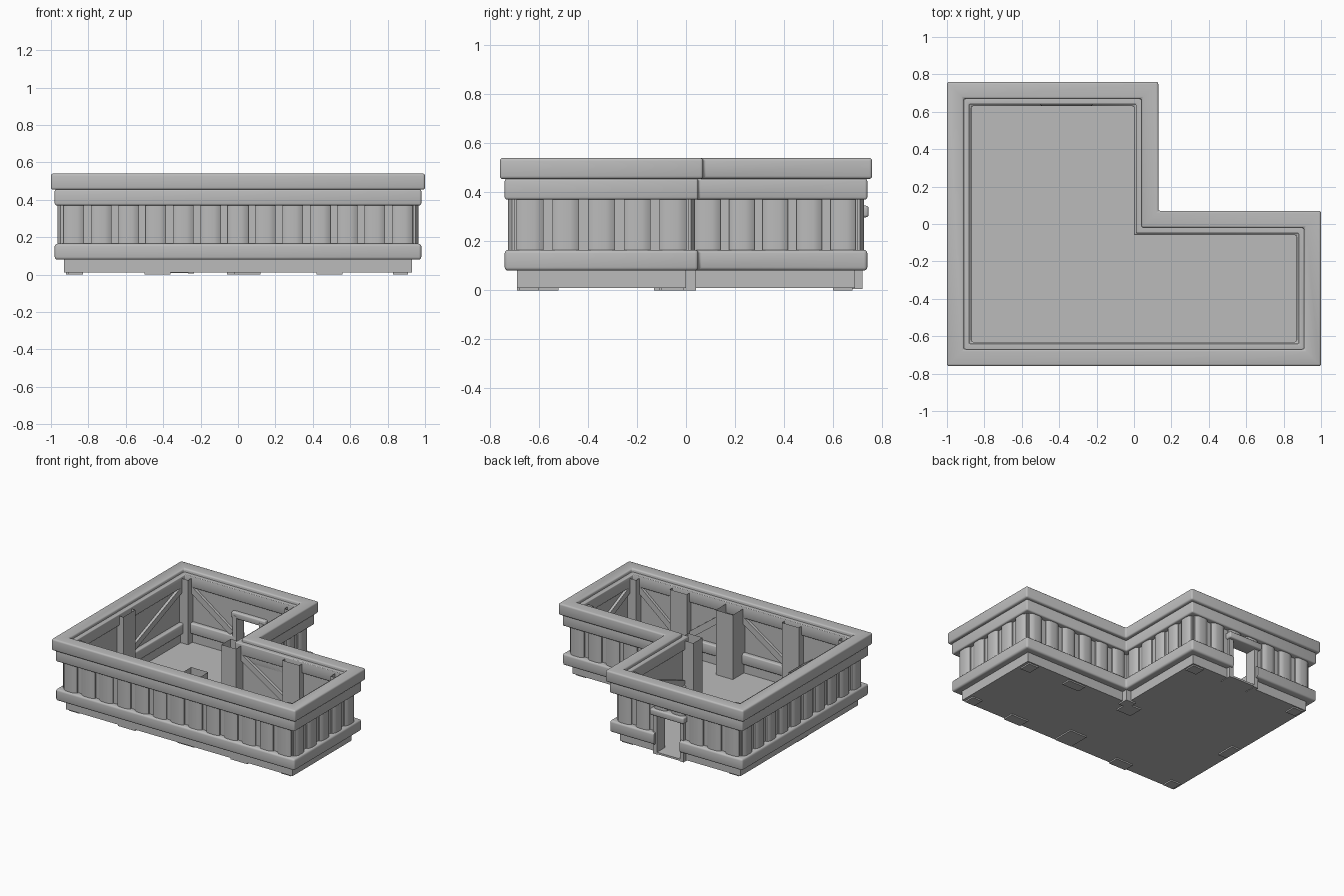
import bpy, bmesh, math
from mathutils import Vector, Matrix

if "Cube" in bpy.data.objects:
    bpy.data.objects.remove(bpy.data.objects["Cube"])

stone = bpy.data.materials.new("grey stone")
stone.use_nodes = True
stone.diffuse_color = (0.5, 0.5, 0.5, 1)
stone.node_tree.nodes["Principled BSDF"].inputs["Base Color"].default_value = (0.5, 0.5, 0.5, 1)

# L-shaped plan: corner x, corner y, inward direction x, inward direction y
PLAN = [(-1, -.76, 1, 1), (1, -.76, -1, 1), (1, .07, -1, -1),
        (.13, .07, -1, -1), (.13, .76, -1, -1), (-1, .76, 1, -1)]
DOOR_X, DOOR_HALF = -.36, .105
DOOR_TOP = .32


def outline(d):
    return [Vector((x + sx * d, y + sy * d, 0)) for x, y, sx, sy in PLAN]


def finish(name, bm, bevel=0, segments=3, door=False):
    bmesh.ops.recalc_face_normals(bm, faces=bm.faces)
    me = bpy.data.meshes.new(name)
    bm.to_mesh(me)
    bm.free()
    me.materials.append(stone)
    ob = bpy.data.objects.new(name, me)
    bpy.context.collection.objects.link(ob)
    bpy.ops.object.select_all(action='DESELECT')
    bpy.context.view_layer.objects.active = ob
    ob.select_set(True)
    if bevel:
        mod = ob.modifiers.new("rounding", 'BEVEL')
        mod.width, mod.segments = bevel, segments
        bpy.ops.object.modifier_apply(modifier=mod.name)
    if door:
        mod = ob.modifiers.new("doorway", 'BOOLEAN')
        mod.operation, mod.solver, mod.object = 'DIFFERENCE', 'EXACT', cutter
        bpy.ops.object.modifier_apply(modifier=mod.name)
    bpy.ops.object.shade_smooth_by_angle(angle=math.radians(35))
    return ob


def add_box(bm, lo, hi, open_top=False):
    lo, hi = Vector(lo), Vector(hi)
    m = Matrix.Translation((lo + hi) / 2) @ Matrix.Diagonal((*(hi - lo), 1))
    verts = bmesh.ops.create_cube(bm, size=1, matrix=m)["verts"]
    if open_top:
        faces = {f for v in verts for f in v.link_faces}
        top = max(faces, key=lambda f: f.calc_center_median().z)
        bmesh.ops.delete(bm, geom=[top], context='FACES_ONLY')


def box(name, lo, hi, bevel=0, open_top=False):
    bm = bmesh.new()
    add_box(bm, lo, hi, open_top)
    return finish(name, bm, bevel)


def ring(name, d_out, d_in, z0, z1, bevel=0, door=True):
    # closed band following the plan
    bm = bmesh.new()
    section = [(d_out, z0), (d_out, z1), (d_in, z1), (d_in, z0)]
    loops = [[bm.verts.new((p.x, p.y, z)) for p in outline(d)] for d, z in section]
    n = len(PLAN)
    for a, b in zip(loops, loops[1:] + loops[:1]):
        for i in range(n):
            j = (i + 1) % n
            bm.faces.new((a[i], a[j], b[j], b[i]))
    return finish(name, bm, bevel, door=door)


# Doorway cutter
cutter = box("doorway_cutter", (DOOR_X - DOOR_HALF, .55, .021),
             (DOOR_X + DOOR_HALF, .9, DOOR_TOP))
cutter.hide_render = True

# Horizontal courses of the walls
ring("base_course", .07, .11, .01, .09)
ring("lower_band", .02, .10, .08, .165, .014)
ring("wall_panel", .06, .10, .15, .46)
ring("upper_band", .02, .10, .37, .456, .01)
ring("cornice", 0, .09, .454, .54, .012)
ring("inner_top_ledge", .08, .12, .43, .515, .006)
ring("inner_lower_rail", .09, .13, .09, .17, .01)

# Floor slab
bm = bmesh.new()
face = bm.faces.new([bm.verts.new((p.x, p.y, .01)) for p in outline(.071)])
up = bmesh.ops.extrude_face_region(bm, geom=[face])["geom"]
bmesh.ops.translate(bm, vec=(0, 0, .011), verts=[v for v in up if isinstance(v, bmesh.types.BMVert)])
finish("floor", bm)

# Rounded vertical planks around the outside
bm = bmesh.new()
corners = outline(.05)
STEPS = 6
for i, a in enumerate(corners):
    b = corners[(i + 1) % len(corners)]
    along = (b - a).normalized()
    out = Vector((along.y, -along.x, 0))
    length = (b - a).length
    count = round(length / .143)
    pitch = length / count
    for k in range(count):
        mid = a + along * pitch * (k + .5)
        in_door = out.y > .5 and mid.y > .5 and abs(mid.x - DOOR_X) < DOOR_HALF + .02
        z0 = DOOR_TOP if in_door else .15
        lower, upper = [], []
        for s in range(STEPS + 1):
            t = 2 * s / STEPS - 1
            p = mid + along * t * pitch * .375 + out * .016 * (1 - t ** 4)
            lower.append(p)
        lower = [mid - along * pitch * .375 - out * .015] + lower + [mid + along * pitch * .375 - out * .015]
        bottom = [bm.verts.new((p.x, p.y, z0)) for p in lower]
        upper = [bm.verts.new((p.x, p.y, .38)) for p in lower]
        for s in range(len(lower)):
            t = (s + 1) % len(lower)
            bm.faces.new((bottom[s], bottom[t], upper[t], upper[s]))
        bm.faces.new(bottom)
        bm.faces.new(upper)
finish("wall_planks", bm)

# Hollow inside pillars with feet just below the floor: x0, x1, y0, y1
PILLARS = {
    "front_pillar_right": (-.50, -.36, -.69, -.61),
    "front_pillar_middle": (-.02, .12, -.68, -.52),
    "front_pillar_left": (.42, .56, -.69, -.61),
    "side_pillar": (-.92, -.85, -.13, .01),
    "inner_wall_pillar": (.42, .56, -.08, -.01),
    "notch_pillar": (-.06, .06, -.11, .0),
    "corner_pillar_front_right": (-.91, -.83, -.68, -.60),
    "corner_pillar_front_left": (.83, .91, -.68, -.60),
    "corner_pillar_back_right": (-.91, -.83, .60, .68),
    "corner_pillar_back_middle": (-.04, .05, .60, .68),
    "corner_pillar_back_left": (.83, .91, -.10, -.01),
}
for name, (x0, x1, y0, y1) in PILLARS.items():
    box(name, (x0, y0, 0), (x1, y1, .5), open_top=True)
box("notch_foot", (.02, -.04, 0), (.10, .04, .12))


# Diagonal braces on the inside faces
def brace(name, high, low):
    a, b = Vector((*high, .42)), Vector((*low, .18))
    run = (b - a).normalized()
    flat = Vector((b.x - a.x, b.y - a.y, 0)).normalized()
    normal = Vector((-flat.y, flat.x, 0))
    m = Matrix((run * (b - a).length, normal * .03, run.cross(normal) * .045)).transposed().to_4x4()
    bm = bmesh.new()
    bmesh.ops.create_cube(bm, size=1, matrix=Matrix.Translation((a + b) / 2) @ m)
    finish(name, bm)


FRONT, BACK, SIDE = -.655, .655, -.895
brace("front_brace_1", (.84, FRONT), (.55, FRONT))
brace("front_brace_2", (.11, FRONT), (.43, FRONT))
brace("front_brace_3", (-.01, FRONT), (-.37, FRONT))
brace("front_brace_4", (-.84, FRONT), (-.49, FRONT))
brace("side_brace_back", (SIDE, .61), (SIDE, 0))
brace("side_brace_front", (SIDE, -.61), (SIDE, -.12))
brace("back_brace_right", (-.84, BACK), (-.50, BACK))
brace("back_brace_left", (-.03, BACK), (-.23, BACK))
brace("notch_brace", (.05, -.035), (.43, -.035))
brace("inner_wall_brace", (.84, -.035), (.55, -.035))
brace("return_wall_brace", (.025, .61), (.025, 0))
brace("left_wall_brace", (.895, -.61), (.895, -.09))

# Door frame
for side, name in ((-1, "door_jamb_right"), (1, "door_jamb_left")):
    x = DOOR_X + side * (DOOR_HALF + .004)
    box(name, (x - .016, .63, .005), (x + .016, .72, DOOR_TOP))
box("door_lintel", (DOOR_X - .14, .632, .298), (DOOR_X + .14, .745, .345), .01)
box("door_sill", (DOOR_X - DOOR_HALF, .64, .008), (DOOR_X + DOOR_HALF, .72, .022))

bpy.data.objects.remove(cutter)
